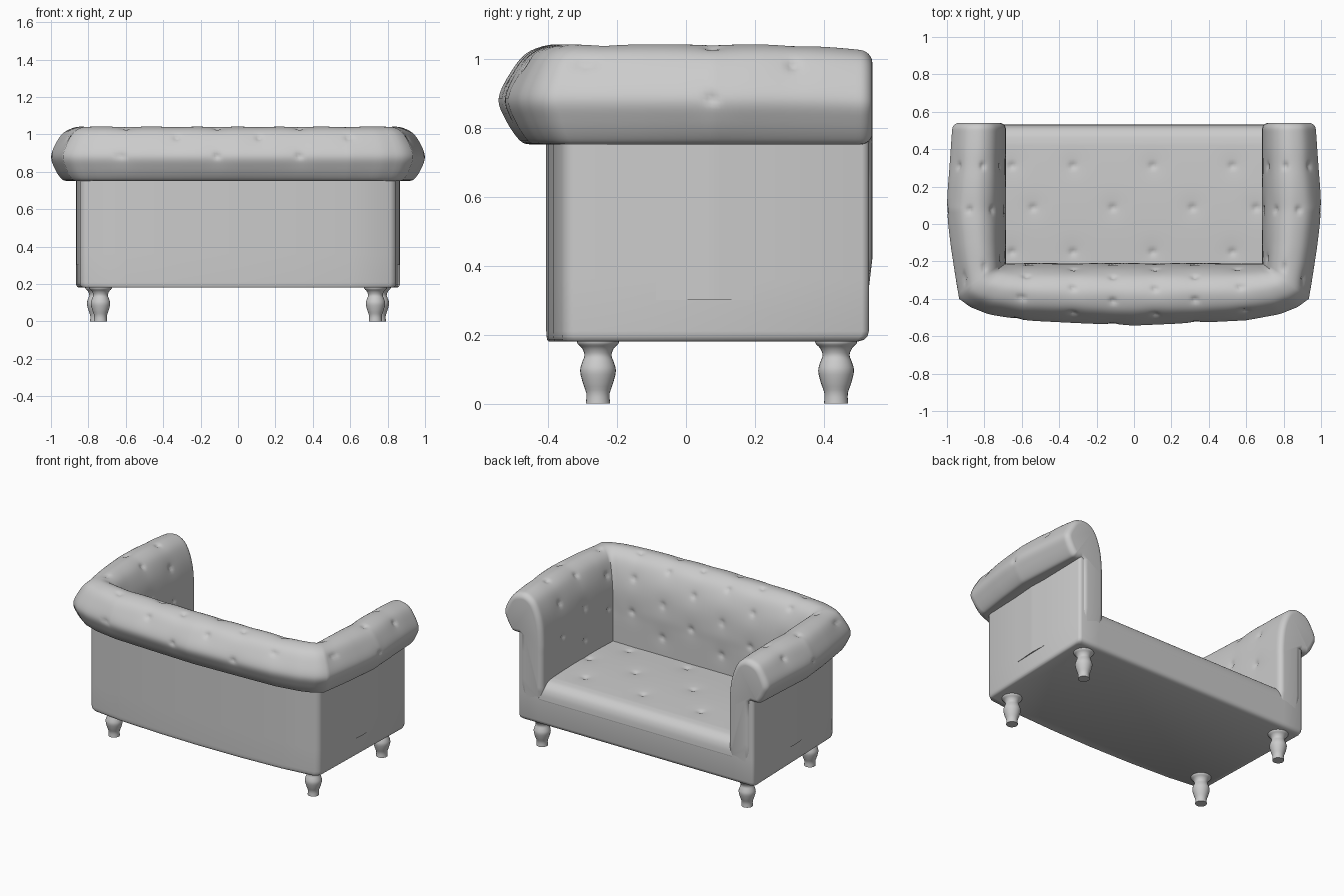
import bpy, bmesh, math
from mathutils import Vector

cube = bpy.data.objects.get("Cube")
if cube:
    bpy.data.objects.remove(cube, do_unlink=True)

# One upholstery colour for everything
grey = bpy.data.materials.new("plain_grey")
grey.use_nodes = True
COLOUR = (0.6, 0.6, 0.6, 1)
grey.diffuse_color = COLOUR
grey.node_tree.nodes["Principled BSDF"].inputs["Base Color"].default_value = COLOUR


def finish(name, bm, angle=40):
    bmesh.ops.recalc_face_normals(bm, faces=bm.faces)
    mesh = bpy.data.meshes.new(name)
    bm.to_mesh(mesh)
    bm.free()
    mesh.materials.append(grey)
    ob = bpy.data.objects.new(name, mesh)
    bpy.context.collection.objects.link(ob)
    bpy.ops.object.select_all(action='DESELECT')
    ob.select_set(True)
    bpy.context.view_layer.objects.active = ob
    bpy.ops.object.shade_smooth_by_angle(angle=math.radians(angle))


def spline(points, steps):
    """Smooth curve through the points."""
    p = [Vector(q) for q in points]
    p = [p[0]] + p + [p[-1]]
    out = []
    for a, b, c, d in zip(p, p[1:], p[2:], p[3:]):
        for i in range(steps):
            t = i / steps
            out.append(0.5 * (2*b + (c - a)*t + (2*a - 5*b + 4*c - d)*t*t
                              + (3*b - a - 3*c + d)*t**3))
    return out + [p[-1]]


def loft(rings):
    """Closed rings joined into a capped solid."""
    bm = bmesh.new()
    rows = [[bm.verts.new(co) for co in ring] for ring in rings]
    for r, s in zip(rows, rows[1:]):
        for i in range(len(r)):
            j = (i + 1) % len(r)
            bm.faces.new((r[i], r[j], s[j], s[i]))
    bm.faces.new(rows[0])
    bm.faces.new(rows[-1])
    bmesh.ops.recalc_face_normals(bm, faces=bm.faces)
    bm.normal_update()
    return bm


def tuft(bm, buttons):
    """Press a dimple into the surface at each button."""
    base = [(v, v.co.copy(), v.normal.copy()) for v in bm.verts]
    for b in buttons:
        centre = min(base, key=lambda e: (e[1] - b).length_squared)[1]
        for v, co, n in base:
            d = (co - centre).length
            if d < 0.14:
                v.co -= n * (0.004 * math.exp(-(d / 0.06)**2)
                             + 0.013 * math.exp(-(d / 0.016)**2))


# Rolled back and arms: one scroll section swept round three sides
ARM_X, BACK_Y, FRONT_Y, ROUND = 0.685, -0.21, 0.54, 0.035
END = ARM_X + FRONT_Y - BACK_Y
OUTER = [(0, 0, -.543), (.3, .3, -.53), (.55, .6, -.515), (.63, .78, -.482),
         (.675, .88, -.442), (.685, .935, -.4), (.73, .952, -.3), (.795, .978, -.13),
         (.975, 1.004, .08), (1.195, .987, .3), (END, .97, FRONT_Y)]


def sweep_point(u, f, z):
    """u runs round the sofa from the back's middle, f from inside to outside."""
    a, side = min(abs(u), END), math.copysign(1, u)
    inner = Vector((min(a, ARM_X), BACK_Y + max(0, a - ARM_X)))
    for (a0, x0, y0), (a1, x1, y1) in zip(OUTER, OUTER[1:]):
        if a <= a1:
            outer = Vector((x0, y0)).lerp(Vector((x1, y1)), (a - a0) / (a1 - a0))
            break
    p = inner.lerp(outer, f)
    # the tops dip towards the arm fronts, whose feet sink into the rail
    dip = 0.02 * max(0, (p.y - .2) / .34)**2 * max(0, (z - .75) / .29)
    sink = 0.014 * min(1, max(0, (.42 - z) / .08)) if p.y > .45 else 0
    return Vector((p.x * side, p.y - sink, z - dip))


DEPTH = 0.3
scroll = spline([(0, .3), (0, .38), (0, .46), (0, .55), (0, .64), (0, .72), (.03, .83),
                 (.1, .92), (.22, .995), (.38, 1.033), (.55, 1.04), (.75, 1.017),
                 (.89, .963), (1, .885), (.935, .82), (.81, .761), (.7, .751),
                 (.56, .753)], 6)
scroll += [Vector((.56, z)) for z in (.64, .54, .46, .42, .38, .34, .3)]
flat = [Vector((p.x * DEPTH, p.y)) for p in scroll]
normals = []
for i in range(len(flat)):
    t = (flat[min(i + 1, len(flat) - 1)] - flat[max(i - 1, 0)]).normalized()
    normals.append(Vector((-t.y, t.x)))


def scroll_ring(u):
    # the section shrinks at the arm fronts to round their edges
    k = max(0, (abs(u) - END + ROUND) / ROUND)
    inset = ROUND * (1 - math.sqrt(max(0, 1 - k * k)))
    ring = [p - n * inset for p, n in zip(flat, normals)]
    return [sweep_point(u, p.x / DEPTH, p.y) for p in ring]


N = 55
half = [ARM_X * i / N for i in range(N)]
half += [ARM_X + (END - ROUND - ARM_X) * i / N for i in range(N + 1)]
half += [END - ROUND + ROUND * math.sin(math.pi / 2 * i / 6) for i in range(1, 7)]
stations = [-u for u in reversed(half[1:])] + half

row_a = [-.33, .11, .55]
row_b = [-.56, -.11, .32]
arm_a, arm_b = [.72, 1.205], [.975]
buttons = []
rows = [(1, .88), (.86, .985), (.62, 1.035), (.42, 1.035), (.21, .99),
        (.08, .9), (.02, .8), (0, .69), (0, .58)]
for i, (f, z) in enumerate(rows):
    back, arm = (row_a, arm_a) if i % 2 else (row_b, arm_b)
    buttons += [sweep_point(u, f, z) for u in back + arm + [-a for a in arm]]
bm = loft([scroll_ring(u) for u in stations])
tuft(bm, buttons)
finish("rolled_back_and_arms", bm, 60)

# Base and outer walls: solid footprint below, U-shaped above, narrower at the
# gently bowed back
edge = [(.847, .53), (.861, .525), (.867, .51), (.845, -.325), (.838, -.345),
        (.815, -.36), (.6, -.385), (.3, -.4)]


def wall_ring(z, inner, shrink=0):
    right = inner + edge
    plan = right + [(0, -.405)] + [(-x, y) for x, y in reversed(right)]
    return [(x * (1 - shrink), y - 2 * shrink if y > .5 else y * (1 - shrink), z)
            for x, y in plan]


closed, opened = [(.71, .53), (.72, .53)], [(.72, -.25), (.72, .53)]
bm = loft([wall_ring(.18, closed, .016), wall_ring(.185, closed, .007),
           wall_ring(.195, closed, .002), wall_ring(.21, closed),
           wall_ring(.36, closed), wall_ring(.361, opened), wall_ring(.78, opened)])
finish("base_and_outer_walls", bm, 50)

# Seat cushion, swept across the width with a rounded front edge
top = [(-.23 + .66 * i / 50, .463 + .008 * math.sin(math.pi * i / 50)) for i in range(50)]
nose = spline([(.43, .463), (.475, .454), (.508, .43), (.525, .395), (.531, .35)], 5)
section = top + [tuple(p) for p in nose] + [(.5, .3), (-.23, .3)]
W = .71
bm = loft([[(W * (i / 50 - 1), y, z) for y, z in section] for i in range(101)])
seat_rows = [(.31, [-.65, -.32, .1, .53]), (.09, [-.54, -.11, .31, .65]),
             (-.15, [-.65, -.32, .1, .53])]
tuft(bm, [Vector((x, y, .467)) for y, xs in seat_rows for x in xs])
finish("seat", bm, 50)

# Turned legs, set a little closer together at the narrower end
leg = spline([(.035, 0), (.034, .03), (.044, .06), (.052, .095), (.046, .12),
              (.039, .14), (.046, .16), (.06, .175), (.06, .19)], 3)
for side, sx in (("left", 1), ("right", -1)):
    for end, x, y in (("front", .735, -.255), ("back", .756, .435)):
        rings = [[(sx * x + p.x * math.cos(k * math.pi / 12),
                   y + p.x * math.sin(k * math.pi / 12), p.y) for k in range(24)]
                 for p in leg]
        finish(f"{end}_{side}_leg", loft(rings), 45)
